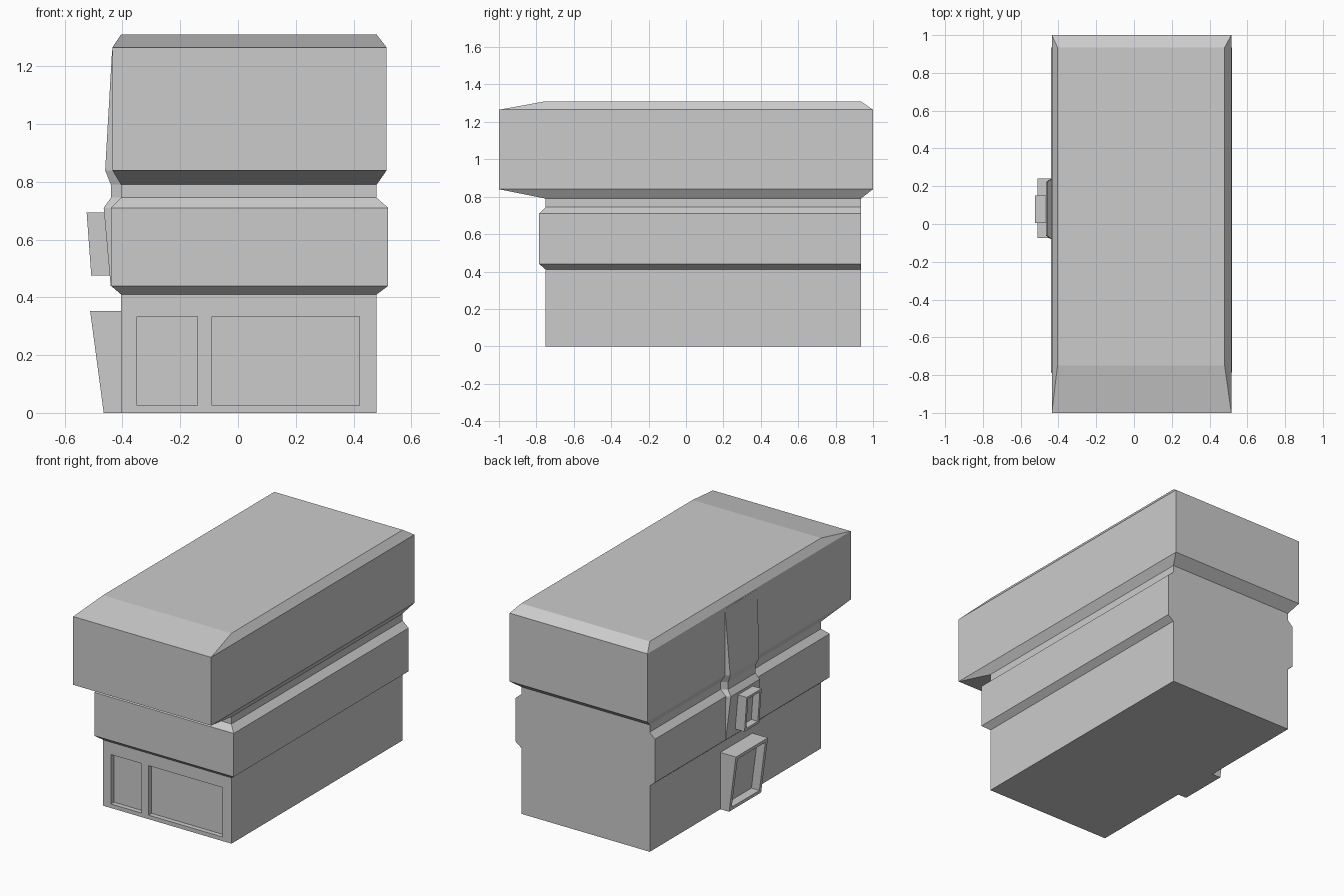
import bpy, bmesh

if "Cube" in bpy.data.objects:
    bpy.data.objects.remove(bpy.data.objects["Cube"])


def finish(name, bm):
    bmesh.ops.recalc_face_normals(bm, faces=bm.faces[:])
    mesh = bpy.data.meshes.new(name)
    bm.to_mesh(mesh)
    bm.free()
    obj = bpy.data.objects.new(name, mesh)
    bpy.context.collection.objects.link(obj)
    return obj


def loft(rings):
    """Closed skin through equal-sized rings of points."""
    bm = bmesh.new()
    loops = [[bm.verts.new(p) for p in ring] for ring in rings]
    n = len(loops[0])
    for a, b in zip(loops, loops[1:]):
        for i in range(n):
            j = (i + 1) % n
            bm.faces.new((a[i], a[j], b[j], b[i]))
    bm.faces.new(loops[0])
    bm.faces.new(loops[-1])
    return bm


def rect(z, x0, x1, y0, y1):
    return [(x0, y0, z), (x1, y0, z), (x1, y1, z), (x0, y1, z)]


# Building shell: lower storey, belt, neck and overhanging upper storey
core = (-0.405, 0.48, -0.75, 0.935)
belt = (-0.44, 0.52, -0.785, 0.935)
upper = (-0.435, 0.515, -1.0, 1.0)
levels = [(0, core), (0.41, core), (0.44, belt), (0.71, belt), (0.745, core),
          (0.79, core), (0.84, upper), (1.265, upper), (1.31, core)]
shell = finish("building_shell", loft([rect(z, *r) for z, r in levels]))

# Recessed front window and door panels
for x0, x1 in ((-0.35, -0.14), (-0.09, 0.42)):
    cutter = finish("panel_cutter", loft([rect(z, x0, x1, -0.85, -0.72)
                                          for z in (0.025, 0.333)]))
    cutter.hide_render = True
    mod = shell.modifiers.new("panel_recess", 'BOOLEAN')
    mod.operation = 'DIFFERENCE'
    mod.solver = 'EXACT'
    mod.object = cutter
    bpy.context.view_layer.objects.active = shell
    bpy.ops.object.modifier_apply(modifier=mod.name)
    bpy.data.objects.remove(cutter)

# Duct cladding following the left wall: height, wall x, outer x
duct = [(0.44, -0.44, -0.441), (0.71, -0.44, -0.465), (0.745, -0.405, -0.44),
        (0.79, -0.405, -0.44), (0.84, -0.435, -0.46), (1.255, -0.435, -0.436)]
rings = []
for z, wall, out in duct:
    d = 0.7 * (wall - out)
    rings.append([(wall + 0.005, -0.08, z), (out, -0.08 + d, z),
                  (out, 0.24 - d, z), (wall + 0.005, 0.24, z)])
finish("wall_duct", loft(rings))


# Hollow vents with leaning front frames
def vent(name, wall, y0, y1, bottom, top, frame, depth):
    bm = loft([rect(z, x, wall, y0, y1) for z, x in (bottom, top)])
    bmesh.ops.recalc_face_normals(bm, faces=bm.faces[:])
    front = min(bm.faces, key=lambda f: f.calc_center_median().x)
    bmesh.ops.inset_region(bm, faces=[front], thickness=frame)
    hole = bmesh.ops.extrude_face_region(bm, geom=[front])
    bmesh.ops.delete(bm, geom=[front], context='FACES_ONLY')
    verts = [v for v in hole["geom"] if isinstance(v, bmesh.types.BMVert)]
    bmesh.ops.translate(bm, vec=(depth, 0, 0), verts=verts)
    finish(name, bm)


vent("lower_vent", -0.40, -0.075, 0.24, (0, -0.465), (0.353, -0.512), 0.03, 0.055)
vent("upper_vent", -0.435, 0.005, 0.15, (0.475, -0.508), (0.693, -0.524), 0.022, 0.045)
